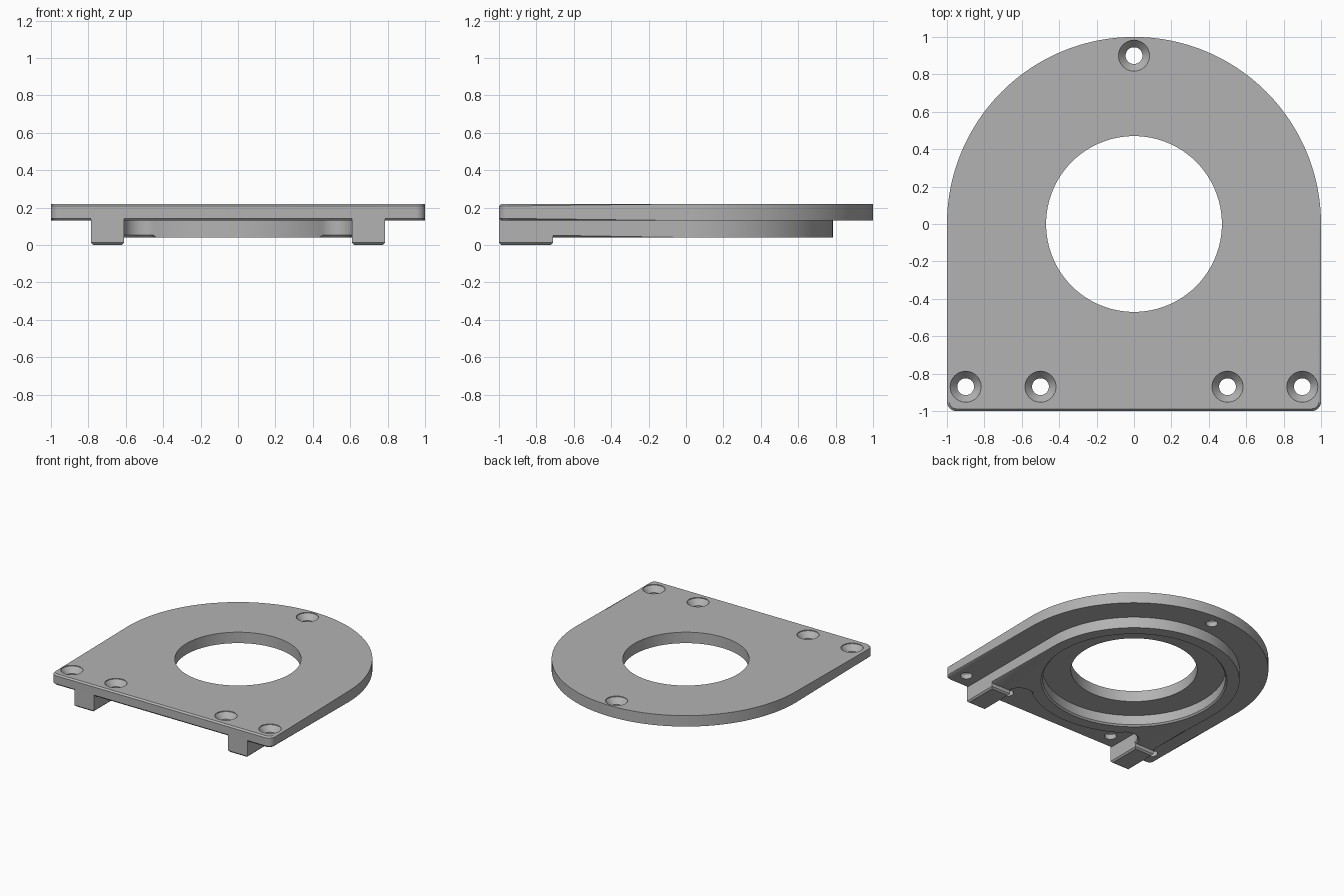
import bpy, bmesh
from math import sin, cos, pi, sqrt, atan2, radians

cube = bpy.data.objects.get("Cube")
if cube:
    bpy.data.objects.remove(cube, do_unlink=True)

grey = bpy.data.materials.new("satin grey")
grey.use_nodes = True
grey.diffuse_color = (0.45, 0.45, 0.45, 1)
grey.node_tree.nodes["Principled BSDF"].inputs["Base Color"].default_value = (0.45, 0.45, 0.45, 1)

TOP, UNDER, RIM = 0.22, 0.13, 0.04   # plate top, plate underside, rim underside
CHAMFER = 0.012


def arc(cx, cy, r, a0, a1, n):
    return [(cx + r * cos(a0 + (a1 - a0) * i / n), cy + r * sin(a0 + (a1 - a0) * i / n))
            for i in range(n + 1)]


def add_object(name, bm):
    bmesh.ops.recalc_face_normals(bm, faces=bm.faces[:])
    mesh = bpy.data.meshes.new(name)
    bm.to_mesh(mesh)
    bm.free()
    mesh.materials.append(grey)
    obj = bpy.data.objects.new(name, mesh)
    bpy.context.collection.objects.link(obj)
    return obj


def prism(name, outline, z0, z1, chamfer_levels):
    """Extrude an outline and chamfer the rims at the given heights."""
    bm = bmesh.new()
    face = bm.faces.new([bm.verts.new((x, y, z0)) for x, y in outline])
    new = bmesh.ops.extrude_face_region(bm, geom=[face])["geom"]
    for v in new:
        if isinstance(v, bmesh.types.BMVert):
            v.co.z = z1
    rims = [e for e in bm.edges
            if any(all(abs(v.co.z - z) < 1e-5 for v in e.verts) for z in chamfer_levels)]
    bmesh.ops.bevel(bm, geom=rims, offset=CHAMFER, segments=1, affect='EDGES')
    return add_object(name, bm)


def turned(name, x, y, profile, n):
    """Solid of revolution about a vertical axis from (radius, z) pairs."""
    bm = bmesh.new()
    rings = [[bm.verts.new((px, py, z)) for px, py in arc(x, y, r, 0, 2 * pi, n)[:-1]]
             for r, z in profile]
    for a, b in zip(rings, rings[1:]):
        for i in range(n):
            j = (i + 1) % n
            bm.faces.new((a[i], a[j], b[j], b[i]))
    bm.faces.new(rings[0])
    bm.faces.new(rings[-1])
    return add_object(name, bm)


def cut(obj, cutter):
    mod = obj.modifiers.new("cut", 'BOOLEAN')
    mod.operation, mod.solver, mod.object = 'DIFFERENCE', 'EXACT', cutter
    bpy.context.view_layer.objects.active = obj
    bpy.ops.object.modifier_apply(modifier=mod.name)
    bpy.data.objects.remove(cutter, do_unlink=True)


# Round-backed plate with small rounded front corners
c = 0.05
outline = (arc(0, 0, 1, 0, pi, 96) + arc(c - 1, c - 1, c, pi, 1.5 * pi, 8)
           + arc(1 - c, c - 1, c, -pi / 2, 0, 8))
plate = prism("base_plate", outline, UNDER, TOP, (UNDER, TOP))

# Central opening and countersunk screw holes
cut(plate, turned("opening_cutter", 0, 0, [(0.47, 0), (0.47, 0.4)], 96))
for x, y in [(0, 0.9), (0.9, -0.87), (-0.9, -0.87), (0.5, -0.87), (-0.5, -0.87)]:
    profile = [(0.045, 0), (0.045, TOP - 0.05), (0.083, TOP - 0.006), (0.083, 0.3)]
    cut(plate, turned("screw_cutter", x, y, profile, 32))

# Lower rim: a disc with two arms, blended by fillets
R, inner, f = 0.785, 0.61, 0.1
fx = inner - f
fy = -sqrt((R + f) ** 2 - fx ** 2)
a = atan2(fy, fx)
arm_end = fy - 0.01
fillet = arc(fx, fy, f, 0, a + pi, 10)
right_half = [(R, arm_end), (inner, arm_end)][::-1]
outline = (arc(0, 0, R, 0, pi, 96) + [(-x, y) for x, y in reversed(right_half)]
           + [(-x, y) for x, y in fillet]
           + arc(0, 0, R, -pi - a, a, 48)[1:-1]
           + fillet[::-1] + right_half)
rim = prism("lower_rim", outline, RIM, UNDER + 0.004, (RIM,))
profile = [(0.71, 0), (0.68 + CHAMFER, RIM), (0.68, RIM + CHAMFER), (0.68, 0.3)]
cut(rim, turned("recess_cutter", 0, 0, profile, 96))

# Two front feet, flush with the plate edge
parts = [plate, rim]
for side, name in ((1, "left_foot"), (-1, "right_foot")):
    x0, x1 = sorted((side * inner, side * R))
    parts.append(prism(name, [(x0, -1), (x1, -1), (x1, -0.71), (x0, -0.71)],
                       0, UNDER + CHAMFER, (0,)))

# Smooth shading with crisp edges
for obj in parts:
    bpy.ops.object.select_all(action='DESELECT')
    obj.select_set(True)
    bpy.context.view_layer.objects.active = obj
    bpy.ops.object.shade_smooth_by_angle(angle=radians(30))
